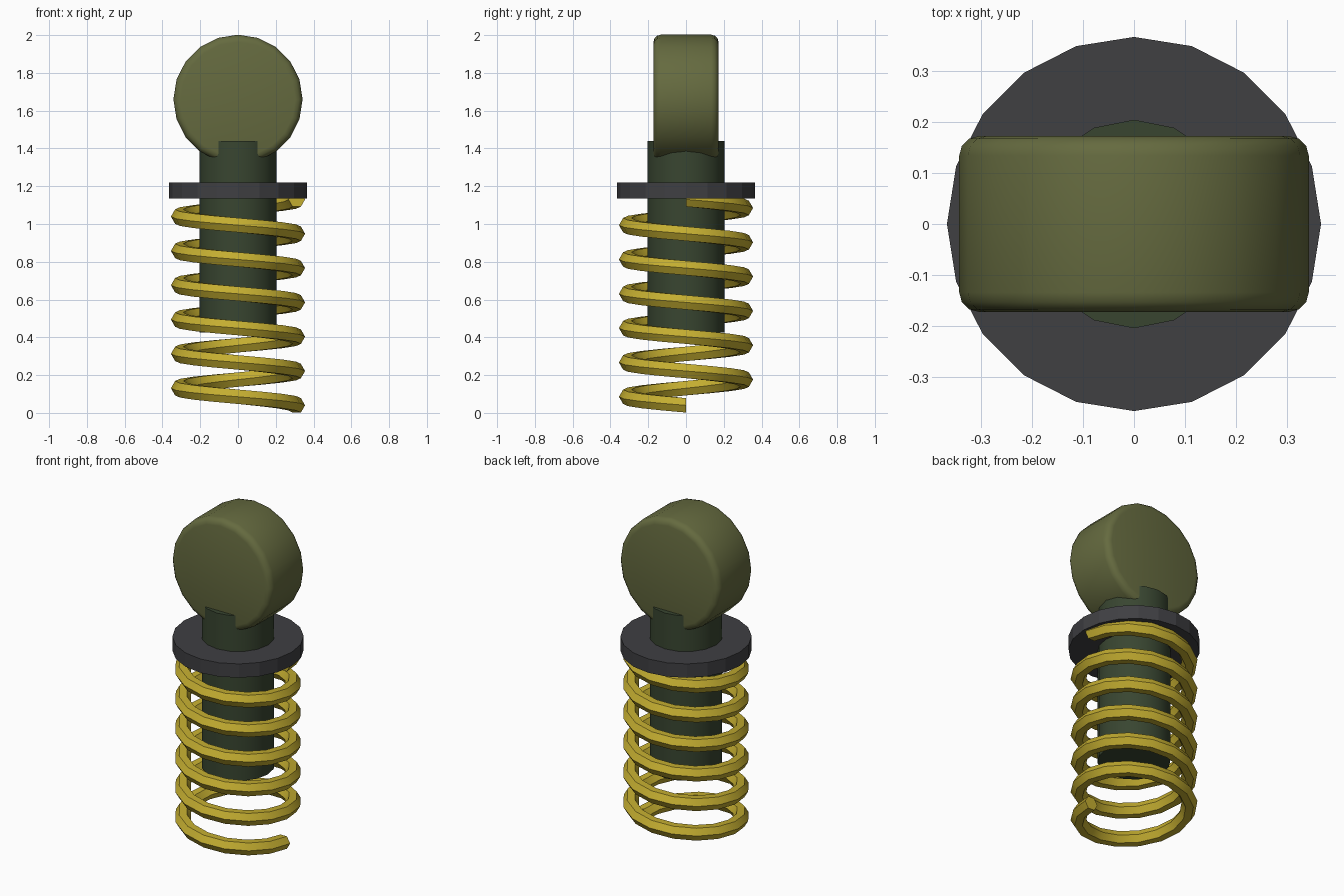
import bpy, bmesh
from math import pi, sin, cos, radians
from mathutils import Matrix

if "Cube" in bpy.data.objects:
    bpy.data.objects.remove(bpy.data.objects["Cube"])


def material(name, rgb):
    m = bpy.data.materials.new(name)
    m.diffuse_color = (*rgb, 1)
    m.use_nodes = True
    m.node_tree.nodes["Principled BSDF"].inputs["Base Color"].default_value = m.diffuse_color
    return m


def finish(name, bm, mat, smooth=None):
    bmesh.ops.recalc_face_normals(bm, faces=bm.faces[:])
    me = bpy.data.meshes.new(name)
    bm.to_mesh(me)
    bm.free()
    me.materials.append(mat)
    ob = bpy.data.objects.new(name, me)
    bpy.context.collection.objects.link(ob)
    bpy.ops.object.select_all(action='DESELECT')
    bpy.context.view_layer.objects.active = ob
    ob.select_set(True)
    if smooth:
        bpy.ops.object.shade_smooth_by_angle(angle=radians(smooth))
    return ob


def cylinder(name, sides, r, z0, z1, mat, smooth=None, bevel=0, matrix=Matrix()):
    bm = bmesh.new()
    bmesh.ops.create_cone(bm, cap_ends=True, segments=sides, radius1=r, radius2=r,
                          depth=z1 - z0, matrix=matrix @ Matrix.Translation((0, 0, (z0 + z1) / 2)))
    if bevel:
        rims = [e for f in bm.faces if len(f.verts) == sides for e in f.edges]
        bmesh.ops.bevel(bm, geom=rims, offset=bevel, segments=3, profile=0.5,
                        affect='EDGES', clamp_overlap=True)
    return finish(name, bm, mat, smooth)


olive = material("olive", (0.13, 0.145, 0.05))
green = material("dark_green", (0.04, 0.06, 0.03))
charcoal = material("charcoal", (0.05, 0.05, 0.055))
yellow = material("yellow", (0.55, 0.42, 0.03))

# Rounded mounting head, axis along y
head_matrix = Matrix.Translation((0, 0, 1.66)) @ Matrix.Rotation(pi / 2, 4, 'X')
cylinder("mounting_head", 20, 0.342, -0.172, 0.172, olive, 40, 0.038, head_matrix)

# Piston rod and spring seat
cylinder("piston_rod", 16, 0.204, 0.425, 1.44, green, 40)
cylinder("spring_seat", 20, 0.366, 1.135, 1.22, charcoal)

# Coil spring: hexagonal wire swept along a six-turn helix
TURNS, STEPS, PITCH, R, WIRE, Z0 = 6, 16, 0.1817, 0.311, 0.044, 0.04
bm = bmesh.new()
rings = []
for i in range(TURNS * STEPS + 1):
    a = -2 * pi * i / STEPS
    z = Z0 + PITCH * i / STEPS
    ring = []
    for k in range(6):
        b = 2 * pi * k / 6
        rad = R + WIRE * cos(b)
        ring.append(bm.verts.new((rad * cos(a), rad * sin(a), z + WIRE * sin(b))))
    rings.append(ring)
for p, q in zip(rings, rings[1:]):
    for k in range(6):
        n = (k + 1) % 6
        bm.faces.new((p[k], p[n], q[n], q[k]))
bm.faces.new(rings[0])
bm.faces.new(rings[-1])
finish("coil_spring", bm, yellow, 35)
